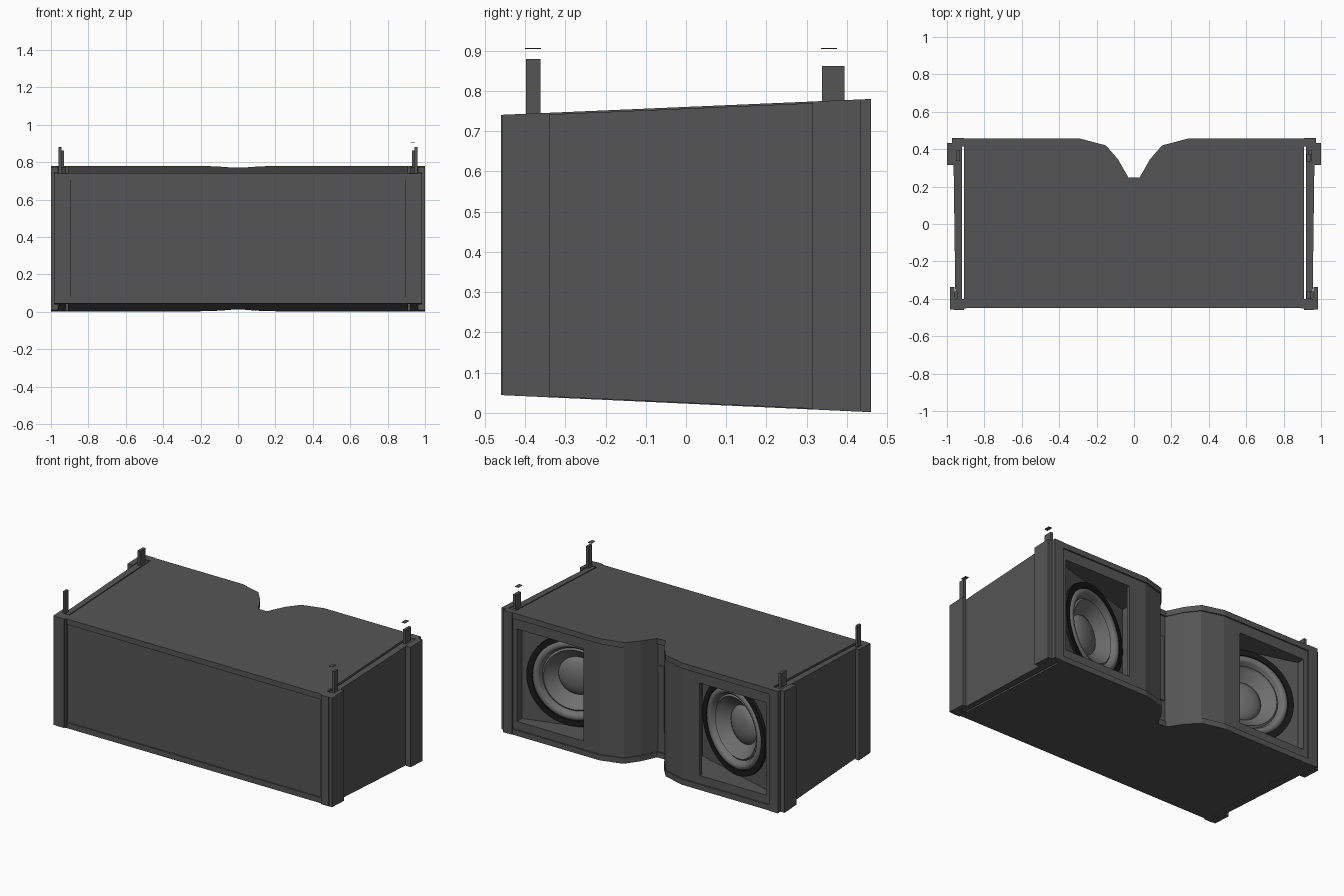
import bpy, bmesh, math
from mathutils import Vector, Matrix

if "Cube" in bpy.data.objects:
    bpy.data.objects.remove(bpy.data.objects["Cube"])


def material(name, v):
    m = bpy.data.materials.new(name)
    m.diffuse_color = (v, v, v, 1)
    m.use_nodes = True
    m.node_tree.nodes["Principled BSDF"].inputs["Base Color"].default_value = m.diffuse_color
    return m


DARK = material("dark_grey", 0.09)
BLACK = material("black", 0.01)
METAL = material("cone_grey", 0.16)


# Sloping top and bottom planes of the wedge cabinet
def top(y):
    return 0.741 + 0.039 * (y + 0.455) / 0.91


def bottom(y):
    return 0.044 - 0.042 * (y + 0.455) / 0.91


def finish(bm, name, mat=DARK, mirror=False):
    bmesh.ops.recalc_face_normals(bm, faces=bm.faces[:])
    me = bpy.data.meshes.new(name)
    bm.to_mesh(me)
    bm.free()
    me.materials.append(mat)
    ob = bpy.data.objects.new(name, me)
    bpy.context.collection.objects.link(ob)
    if mirror:
        ob.modifiers.new("mirror", 'MIRROR')
    return ob


def prism(name, pts, lo, hi, mat=DARK, mirror=False):
    """Extrude a plan outline between two heights given as functions of y."""
    bm = bmesh.new()
    a = [bm.verts.new((x, y, lo(y))) for x, y in pts]
    b = [bm.verts.new((x, y, hi(y))) for x, y in pts]
    bm.faces.new(a)
    bm.faces.new(b)
    n = len(pts)
    for i in range(n):
        j = (i + 1) % n
        bm.faces.new((a[i], a[j], b[j], b[i]))
    return finish(bm, name, mat, mirror)


def rect(x0, x1, y0, y1):
    return [(x0, y0), (x1, y0), (x1, y1), (x0, y1)]


def box(name, x0, x1, y0, y1, z0, z1, mat=DARK, mirror=False):
    return prism(name, rect(x0, x1, y0, y1), lambda y: z0, lambda y: z1, mat, mirror)


def outline(inset):
    """Cabinet plan with the central horn notch in the back."""
    half = [(0.91, -0.45 + inset), (0.91, 0.457 - inset), (0.29, 0.457 - inset),
            (0.15, 0.42 - inset), (0.085, 0.345 - inset), (0.03, 0.248 - inset)]
    return half + [(-x, y) for x, y in reversed(half)]


# Cabinet core with lids forming the raised top and bottom rims
core = prism("cabinet_core", outline(0.008), lambda y: bottom(y) + 0.03, lambda y: top(y) - 0.03)
prism("top_lid", outline(0), lambda y: top(y) - 0.035, top)
prism("bottom_lid", outline(0), bottom, lambda y: bottom(y) + 0.035)

# Woofer pockets: angled baffle behind a rectangular opening
pocket = prism("pocket_cutter",
               [(0.88, 0.5), (0.88, 0.40), (0.27, 0.22), (0.27, 0.40), (0.41, 0.425), (0.41, 0.5)],
               lambda y: 0.09, lambda y: 0.68, mirror=True)

# Woofer frame: local z points out of the baffle
normal = Vector((-0.283, 0.959, 0)).normalized()
place = Matrix.Translation((0.57, 0.3085, 0.385)) @ normal.to_track_quat('Z', 'Y').to_matrix().to_4x4()

bm = bmesh.new()
bmesh.ops.create_cone(bm, cap_ends=True, segments=48, radius1=0.262, radius2=0.262,
                      depth=0.2, matrix=place @ Matrix.Translation((0, 0, -0.06)))
hole = finish(bm, "woofer_hole_cutter", mirror=True)

for cutter in (pocket, hole):
    mod = core.modifiers.new(cutter.name, 'BOOLEAN')
    mod.operation = 'DIFFERENCE'
    mod.solver = 'EXACT'
    mod.object = cutter
    cutter.hide_render = True
    cutter.display_type = 'WIRE'


def lathe(name, profile, mat, segs=48):
    bm = bmesh.new()
    vs = [bm.verts.new((r, 0, h)) for r, h in profile]
    es = [bm.edges.new(p) for p in zip(vs, vs[1:])]
    bmesh.ops.spin(bm, geom=vs + es, axis=(0, 0, 1), cent=(0, 0, 0),
                   steps=segs, angle=2 * math.pi, use_duplicate=False)
    bmesh.ops.remove_doubles(bm, verts=bm.verts[:], dist=1e-5)
    bmesh.ops.transform(bm, matrix=place, verts=bm.verts[:])
    ob = finish(bm, name, mat, True)
    bpy.context.view_layer.objects.active = ob
    ob.select_set(True)
    bpy.ops.object.shade_smooth_by_angle(angle=math.radians(35))
    ob.select_set(False)


# Woofers: black gasket ring, rolled surround, cone and dust cap
lathe("woofer_gasket", [(0.29, 0), (0.29, 0.018), (0.255, 0.018), (0.255, -0.005)], BLACK)
roll = [(0.232 - 0.023 * math.cos(t * math.pi / 6), 0.006 + 0.02 * math.sin(t * math.pi / 6))
        for t in range(7)]
lathe("woofer_surround", [(0.262, 0.006)] + roll[::-1] + [(0.2, -0.005), (0.19, 0.004), (0.18, -0.008)], METAL)
lathe("woofer_cone", [(0.182, -0.006), (0.15, -0.035), (0.12, -0.062), (0.1, -0.075)], METAL)
lathe("woofer_cap", [(0.12, -0.062), (0.115, -0.052), (0.09, -0.037), (0.05, -0.026), (0.0, -0.022)], METAL)

# Horn slot strip in the notch
box("horn_slot", -0.018, 0.018, 0.235, 0.246, 0.18, 0.6)

# Front frame side strips
prism("front_side_strip", rect(0.895, 0.912, -0.452, -0.43), bottom, top, mirror=True)

# End plates and corner columns of the rigging frame
prism("side_plate", [(0.92, -0.40), (0.955, -0.40), (0.966, 0.43), (0.92, 0.43)],
      lambda y: bottom(y) + 0.002, lambda y: top(y) - 0.004, mirror=True)
prism("front_column", rect(0.96, 0.985, -0.457, -0.338), bottom, top, mirror=True)
prism("front_column_web", rect(0.908, 0.962, -0.46, -0.40), bottom, top, mirror=True)
prism("back_column", rect(0.964, 1.0, 0.315, 0.434), bottom, top, mirror=True)
prism("back_column_web", rect(0.908, 0.972, 0.415, 0.46), bottom, top, mirror=True)

# Link pins above the columns
box("front_pin", 0.943, 0.96, -0.398, -0.362, 0.6, 0.88, mirror=True)
box("back_pin", 0.93, 0.948, 0.338, 0.394, 0.6, 0.862, mirror=True)

# Loose pin plates above the right-hand pins
box("front_pin_plate", 0.922, 0.946, -0.40, -0.36, 0.904, 0.907)
box("back_pin_plate", 0.922, 0.946, 0.335, 0.375, 0.904, 0.907)
